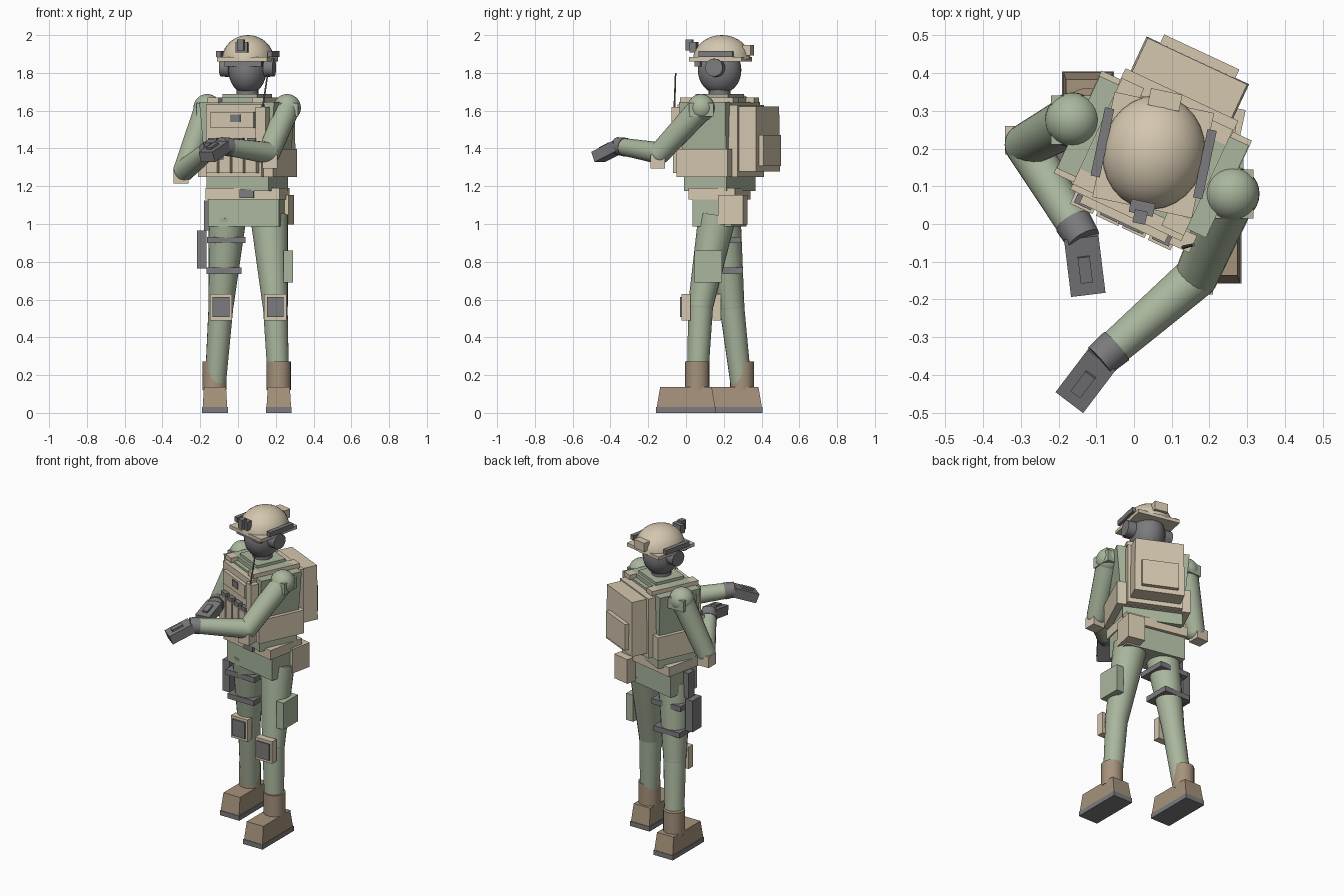
import bpy, bmesh, math
from mathutils import Matrix, Vector

if "Cube" in bpy.data.objects:
    bpy.data.objects.remove(bpy.data.objects["Cube"])


def material(name, rgb):
    m = bpy.data.materials.new(name)
    m.diffuse_color = (*rgb, 1)
    m.use_nodes = True
    m.node_tree.nodes["Principled BSDF"].inputs["Base Color"].default_value = m.diffuse_color
    return m


TAN = material("tan", (0.66, 0.57, 0.43))
OLIVE = material("olive", (0.40, 0.47, 0.34))
DARK = material("dark", (0.20, 0.20, 0.21))
BROWN = material("brown", (0.38, 0.29, 0.20))


def frame(deg):
    return Matrix.Translation((0.05, 0.178, 0)) @ Matrix.Rotation(math.radians(deg), 4, 'Z')


WORLD, TORSO, HIPS, HEAD = Matrix(), frame(-25), frame(-12), frame(-12)


def finish(name, bm, mat, mx, smooth=False):
    me = bpy.data.meshes.new(name)
    bm.to_mesh(me)
    bm.free()
    ob = bpy.data.objects.new(name, me)
    bpy.context.collection.objects.link(ob)
    ob.matrix_world = mx
    me.materials.append(mat)
    if smooth:
        bpy.ops.object.select_all(action='DESELECT')
        ob.select_set(True)
        bpy.context.view_layer.objects.active = ob
        bpy.ops.object.shade_smooth_by_angle(angle=math.radians(40))
    return ob


def box(name, mat, size, loc, fr=WORLD, top=(1, 1)):
    """Box with an optionally scaled top face."""
    bm = bmesh.new()
    bmesh.ops.create_cube(bm, size=1)
    for v in bm.verts:
        k = top if v.co.z > 0 else (1, 1)
        v.co = (v.co.x * size[0] * k[0], v.co.y * size[1] * k[1], v.co.z * size[2])
    return finish(name, bm, mat, fr @ Matrix.Translation(loc))


def limb(name, mat, a, b, r1, r2, fr=WORLD, n=20):
    a, b = Vector(a), Vector(b)
    bm = bmesh.new()
    bmesh.ops.create_cone(bm, cap_ends=True, segments=n, radius1=r1, radius2=r2, depth=(b - a).length)
    rot = (b - a).to_track_quat('Z', 'Y').to_matrix().to_4x4()
    return finish(name, bm, mat, fr @ Matrix.Translation((a + b) / 2) @ rot, True)


def ball(name, mat, radii, loc, fr=WORLD, half=False):
    bm = bmesh.new()
    bmesh.ops.create_uvsphere(bm, u_segments=28, v_segments=16, radius=1)
    if half:
        bmesh.ops.delete(bm, geom=[v for v in bm.verts if v.co.z < -0.01], context='VERTS')
    for v in bm.verts:
        v.co = [c * r for c, r in zip(v.co, radii)]
    return finish(name, bm, mat, fr @ Matrix.Translation(loc), True)


# Legs: hip, knee, ankle centres and boot centre
legs = {
    "left": ((-0.055, 0.19, 1.04), (-0.09, 0.242, 0.57), (-0.122, 0.295, 0.12), 0.247, (-0.124, 0.297)),
    "right": ((0.165, 0.165, 1.04), (0.197, 0.078, 0.57), (0.216, 0.058, 0.12), 0.0, (0.216, 0.06)),
}
for side, (hip, knee, ankle, boot_y, shaft) in legs.items():
    limb(side + "_thigh", OLIVE, hip, knee, 0.1, 0.067)
    ball(side + "_knee", OLIVE, (0.067,) * 3, knee)
    limb(side + "_shin", OLIVE, knee, ankle, 0.066, 0.055)
    limb(side + "_boot_shaft", BROWN, (*shaft, 0.12), (*shaft, 0.272), 0.064, 0.064)
    box(side + "_boot", BROWN, (0.13, 0.31, 0.11), (ankle[0], boot_y, 0.083), top=(0.9, 0.88))
    box(side + "_boot_sole", DARK, (0.137, 0.316, 0.03), (ankle[0], boot_y, 0.015))
    pad_y = knee[1] - 0.078
    box(side + "_knee_pad", TAN, (0.118, 0.045, 0.14), (knee[0], pad_y, 0.56))
    box(side + "_knee_pad_cap", DARK, (0.088, 0.012, 0.105), (knee[0], pad_y - 0.025, 0.56))

# Thigh gear
box("upper_thigh_strap", DARK, (0.205, 0.18, 0.033), (-0.062, 0.2, 0.915))
box("lower_thigh_strap", DARK, (0.185, 0.17, 0.033), (-0.075, 0.218, 0.752))
box("holster", DARK, (0.05, 0.09, 0.2), (-0.192, 0.2, 0.865))
box("holster_hanger", DARK, (0.035, 0.06, 0.16), (-0.162, 0.2, 1.045))
box("thigh_pouch", OLIVE, (0.05, 0.145, 0.17), (0.265, 0.118, 0.775))

# Hips and belt
box("pelvis", OLIVE, (0.385, 0.21, 0.145), (0, 0, 1.06), HIPS)
box("belt", TAN, (0.4, 0.25, 0.06), (0, 0, 1.16), HIPS)
box("belt_buckle", DARK, (0.075, 0.02, 0.045), (0.025, -0.13, 1.16), HIPS)
box("belt_pouch", TAN, (0.11, 0.135, 0.155), (0.16, 0.105, 1.075), HIPS)

# Torso
box("abdomen", OLIVE, (0.36, 0.25, 0.1), (0, 0, 1.225), TORSO)
box("chest", OLIVE, (0.37, 0.25, 0.39), (0, 0, 1.45), TORSO, top=(1.18, 1.08))
box("shoulder_yoke", OLIVE, (0.32, 0.22, 0.03), (0, 0, 1.655), TORSO)
box("collar", OLIVE, (0.2, 0.19, 0.04), (0, 0, 1.668), TORSO)

# Plate carrier
box("side_band", TAN, (0.44, 0.3, 0.148), (0, 0, 1.322), TORSO)
box("front_plate", TAN, (0.325, 0.045, 0.385), (0, -0.148, 1.44), TORSO)
box("back_plate", TAN, (0.33, 0.055, 0.38), (0, 0.155, 1.44), TORSO)
for sx in (-1, 1):
    box("shoulder_strap", TAN, (0.065, 0.31, 0.03), (sx * 0.13, 0, 1.655), TORSO)
box("chest_pouch", TAN, (0.25, 0.025, 0.085), (0, -0.18, 1.55), TORSO)
box("chest_patch", DARK, (0.06, 0.008, 0.04), (0.02, -0.195, 1.56), TORSO)
for i in range(4):
    x = (i - 1.5) * 0.076
    box("magazine_pouch", TAN, (0.066, 0.04, 0.16), (x, -0.185, 1.35), TORSO)
    box("magazine", DARK, (0.05, 0.026, 0.05), (x, -0.185, 1.43), TORSO)
box("radio_pouch", TAN, (0.06, 0.05, 0.2), (0.165, -0.165, 1.52), TORSO)
limb("antenna", DARK, (0.128, -0.062, 1.6), (0.158, -0.055, 1.8), 0.005, 0.004, n=8)

# Backpack
box("backpack", TAN, (0.3, 0.105, 0.345), (0, 0.23, 1.45), TORSO, top=(0.97, 0.95))
box("backpack_pocket", TAN, (0.22, 0.04, 0.165), (0, 0.287, 1.39), TORSO)

# Arms: shoulder, elbow, wrist, finger end, elbow pad
arms = {
    "left": ((-0.163, 0.276, 1.615), (-0.285, 0.21, 1.285), (-0.15, -0.015, 1.395),
             (-0.122, -0.182, 1.37), (-0.302, 0.222, 1.25)),
    "right": ((0.26, 0.08, 1.615), (0.165, -0.14, 1.375), (-0.065, -0.34, 1.41),
              (-0.165, -0.465, 1.355), (0.17, -0.15, 1.33)),
}
for side, pts in arms.items():
    sh, el, wr, tip, pad = map(Vector, pts)
    ball(side + "_shoulder", OLIVE, (0.073,) * 3, sh)
    box(side + "_shoulder_pad", OLIVE, (0.115, 0.13, 0.07), sh - Vector((0, 0, 0.01)))
    limb(side + "_upper_arm", OLIVE, sh, el, 0.068, 0.058)
    ball(side + "_elbow", OLIVE, (0.058,) * 3, el)
    limb(side + "_forearm", OLIVE, el, wr, 0.058, 0.046)
    box(side + "_elbow_pad", TAN, (0.08, 0.075, 0.07), pad)
    d = (wr - el).normalized()
    limb(side + "_glove_cuff", DARK, wr - d * 0.025, wr + d * 0.035, 0.05, 0.046)
    start = wr + d * 0.02
    axis = (tip - start).normalized()
    fr = Matrix.Translation(start) @ axis.to_track_quat('Y', 'Z').to_matrix().to_4x4()
    length = (tip - start).length
    box(side + "_hand", DARK, (0.092, length, 0.058), (0, length / 2, 0), fr)
    box(side + "_knuckle_guard", DARK, (0.032, 0.07, 0.016), (0, length * 0.55, 0.033), fr)

# Head and helmet
limb("neck", DARK, (0.05, 0.178, 1.65), (0.05, 0.178, 1.76), 0.058, 0.058)
ball("head", DARK, (0.1, 0.116, 0.128), (0, 0, 1.815), HEAD)
ball("helmet", TAN, (0.137, 0.153, 0.13), (0, 0.012, 1.87), HEAD, half=True)
box("helmet_brim", TAN, (0.27, 0.285, 0.022), (0, 0.005, 1.872), HEAD)
box("brow_band", DARK, (0.2, 0.03, 0.03), (0, -0.1, 1.85), HEAD)
for sx in (-1, 1):
    box("helmet_rail", DARK, (0.025, 0.185, 0.03), (sx * 0.139, 0.01, 1.9), HEAD)
    limb("ear_cup", DARK, (sx * 0.095, 0, 1.828), (sx * 0.145, 0, 1.828), 0.05, 0.047, HEAD)
box("mount_base", DARK, (0.065, 0.035, 0.055), (0, -0.138, 1.935), HEAD)
box("mount_arm", DARK, (0.034, 0.035, 0.06), (0, -0.163, 1.948), HEAD)
box("helmet_counterweight", TAN, (0.085, 0.045, 0.055), (0, 0.155, 1.92), HEAD)
